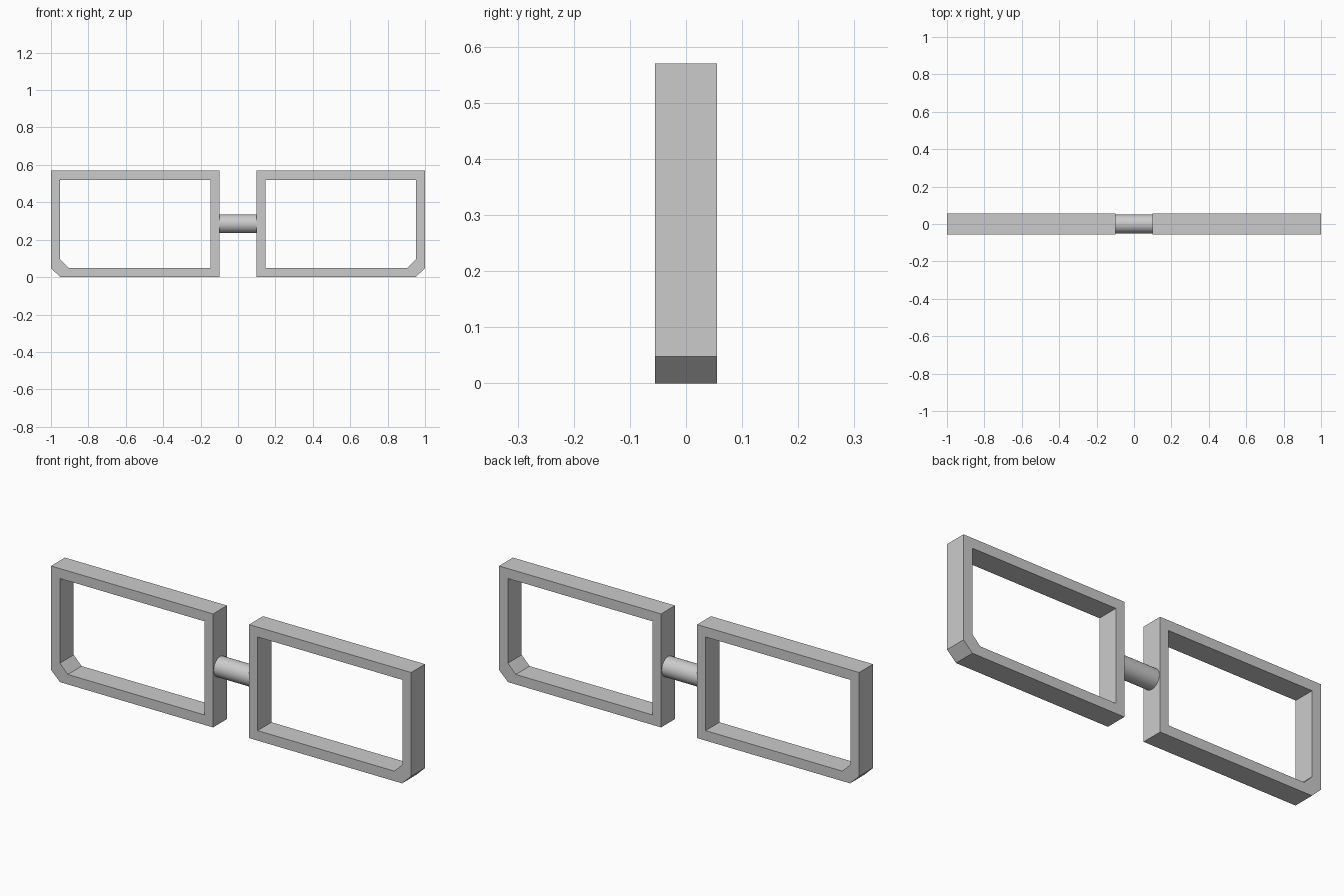
import bpy, bmesh, math

if "Cube" in bpy.data.objects:
    bpy.data.objects.remove(bpy.data.objects["Cube"])

HALF_DEPTH = 0.055
OUTER = [(0.1, 0), (0.95, 0), (1.0, 0.048), (1.0, 0.57), (0.1, 0.57)]
INNER = [(0.147, 0.05), (0.907, 0.05), (0.951, 0.095), (0.951, 0.52), (0.147, 0.52)]


def rim(name, side):
    """Rectangular rim with one clipped lower outer corner."""
    bm = bmesh.new()

    def ring(points, y):
        return [bm.verts.new((side * x, y, z)) for x, z in points]

    # Four matching rings, joined in a closed loop
    rings = [ring(OUTER, -HALF_DEPTH), ring(OUTER, HALF_DEPTH),
             ring(INNER, HALF_DEPTH), ring(INNER, -HALF_DEPTH)]
    n = len(OUTER)
    for k in range(4):
        a, b = rings[k], rings[(k + 1) % 4]
        for i in range(n):
            j = (i + 1) % n
            bm.faces.new((a[i], a[j], b[j], b[i]))
    bmesh.ops.recalc_face_normals(bm, faces=bm.faces)
    mesh = bpy.data.meshes.new(name)
    bm.to_mesh(mesh)
    bm.free()
    bpy.context.collection.objects.link(bpy.data.objects.new(name, mesh))


# Lens rims
rim("left_rim", -1)
rim("right_rim", 1)

# Round bridge between the rims
bpy.ops.mesh.primitive_cylinder_add(vertices=32, radius=0.05, depth=0.2,
                                    location=(0, 0, 0.285),
                                    rotation=(0, math.pi / 2, 0))
bpy.context.object.name = "bridge"
bpy.ops.object.shade_smooth_by_angle(angle=math.radians(30))
